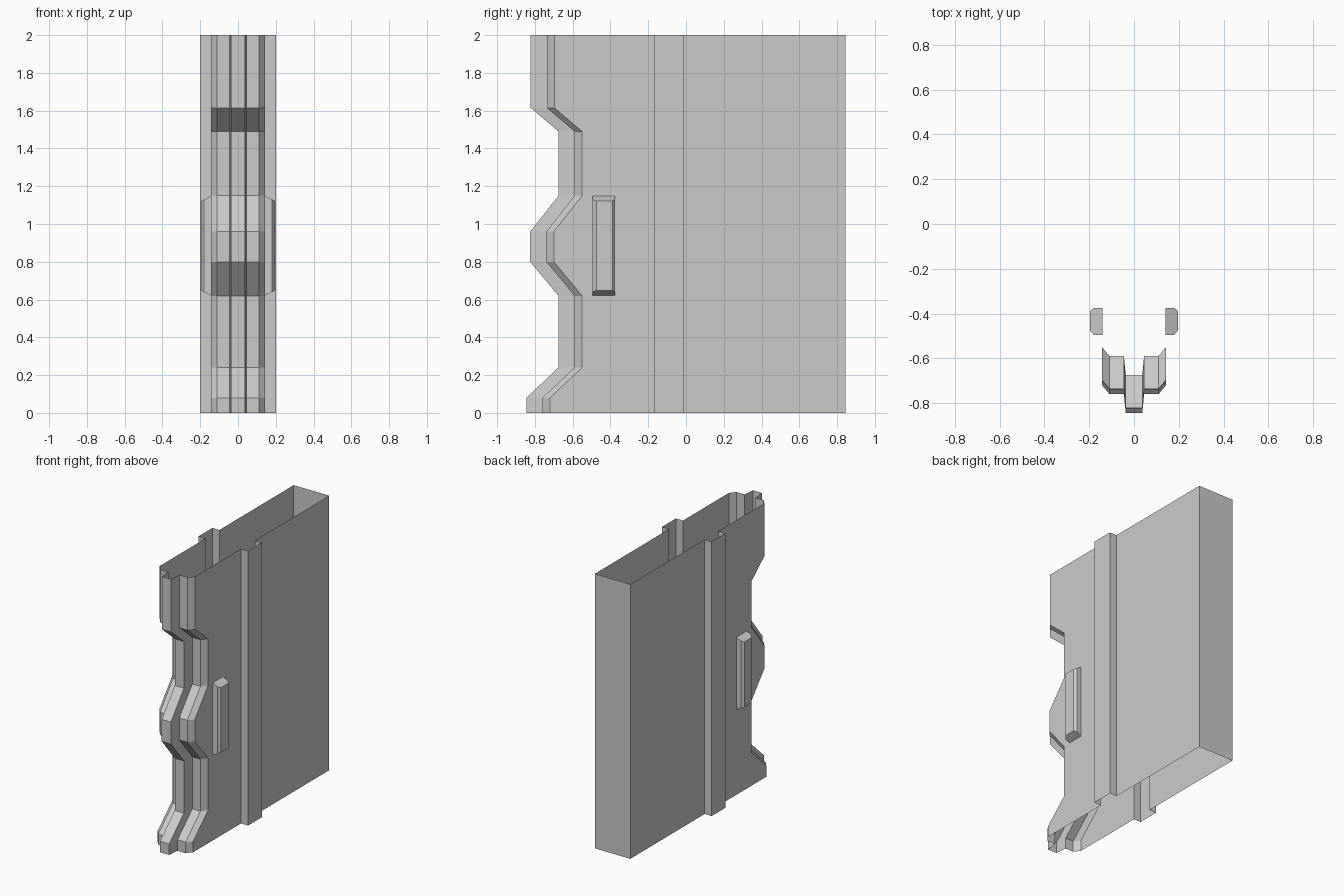
import bpy

if "Cube" in bpy.data.objects:
    bpy.data.objects.remove(bpy.data.objects["Cube"])

W, RIB = 0.143, 0.2   # half width of the wall and of the rib


def make_object(name, verts, faces):
    mesh = bpy.data.meshes.new(name)
    mesh.from_pydata(verts, [], faces)
    mesh.update()
    obj = bpy.data.objects.new(name, mesh)
    bpy.context.collection.objects.link(obj)
    return obj


def loft(name, rings, cap=False):
    """Join closed rings (counter-clockwise, bottom to top) with quads."""
    n = len(rings[0])
    verts = [p for ring in rings for p in ring]
    faces = [(r * n + i, r * n + (i + 1) % n,
              (r + 1) * n + (i + 1) % n, (r + 1) * n + i)
             for r in range(len(rings) - 1) for i in range(n)]
    if cap:
        faces += [tuple(reversed(range(n))),
                  tuple(range((len(rings) - 1) * n, len(rings) * n))]
    return make_object(name, verts, faces)


# Right half of the body outline: (x, y, moves with the front grip contour)
half = [(0.037, -0.675, 1), (0.045, -0.59, 1), (0.11, -0.59, 1), (W, -0.55, 1),
        (W, -0.17, 0), (RIB, -0.17, 0), (RIB, -0.01, 0), (W, -0.01, 0),
        (W, 0.845, 0)]
outline = half + [(-x, y, m) for x, y, m in reversed(half)]

# Front grip contour: (height, forward offset)
contour = [(0, 0.17), (0.08, 0.17), (0.24, 0), (0.62, 0), (0.80, 0.15),
           (0.96, 0.15), (1.15, 0), (1.49, 0), (1.615, 0.147), (2, 0.147)]

# Hollow body, open at the top and bottom
loft("body_shell", [[(x, y - m * d, z) for x, y, m in outline]
                    for z, d in contour])

# Side buttons with chamfered edges and sloping ends
section = [(0.14, -0.495), (0.18, -0.495), (0.197, -0.475),
           (0.197, -0.39), (0.18, -0.375), (0.14, -0.375)]
rings = []
for end, slope in ((0.62, 0.5), (1.15, -0.5)):
    rings.append([(x, y, end + slope * (x - 0.14)) for x, y in section])
button = loft("side_buttons", rings, cap=True)
button.modifiers.new("Mirror", 'MIRROR').use_axis[0] = True
